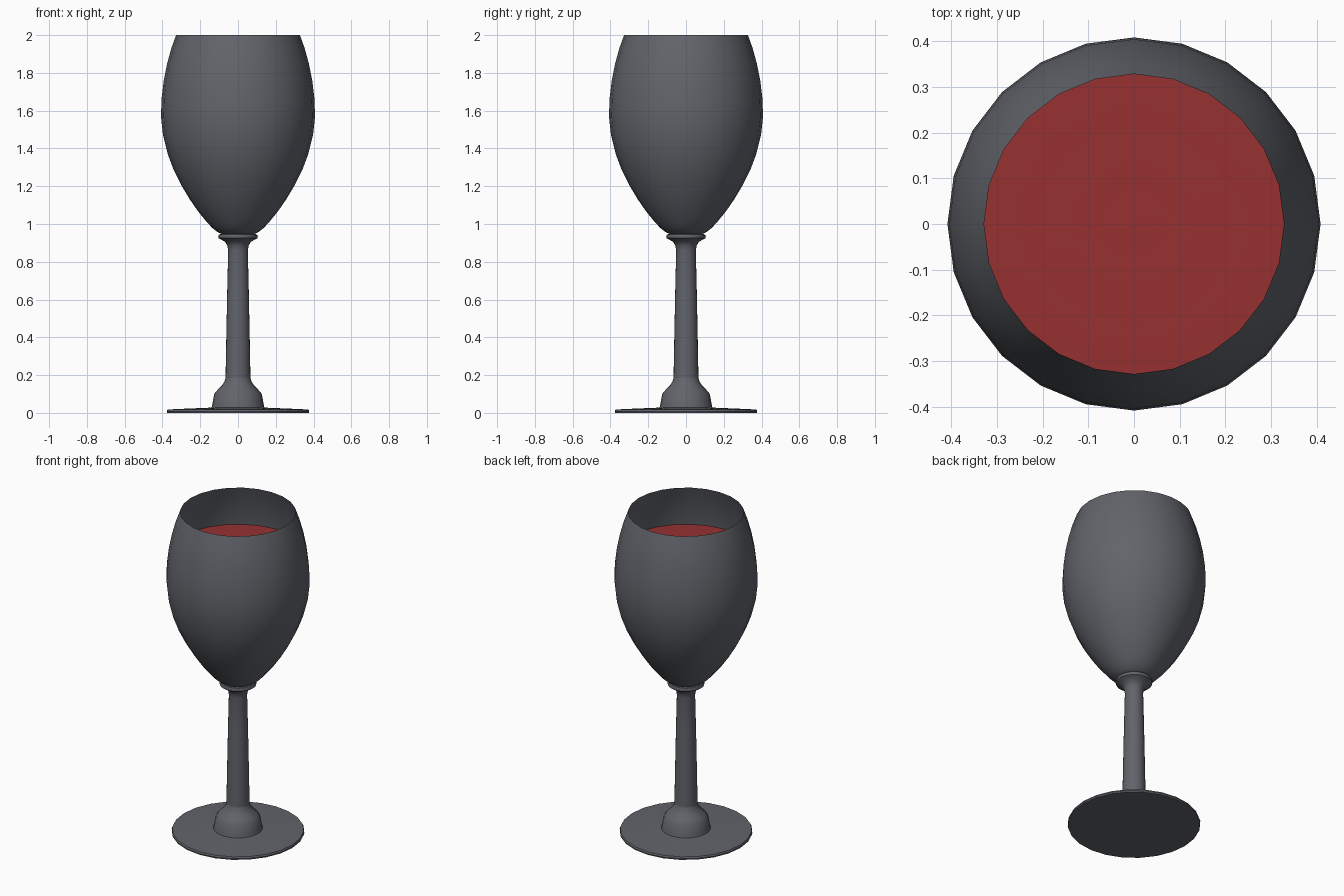
import bpy, bmesh, math

if "Cube" in bpy.data.objects:
    bpy.data.objects.remove(bpy.data.objects["Cube"])

SIDES = 24


def material(name, rgb):
    m = bpy.data.materials.new(name)
    m.diffuse_color = (*rgb, 1.0)
    m.use_nodes = True
    m.node_tree.nodes["Principled BSDF"].inputs["Base Color"].default_value = m.diffuse_color
    return m


def lathe(name, profile, mat, angle=35, flip=False):
    """Revolve (radius, z) points around z; radius 0 closes to a point."""
    bm = bmesh.new()
    rings = []
    for r, z in profile:
        if r == 0:
            rings.append([bm.verts.new((0, 0, z))] * SIDES)
        else:
            rings.append([bm.verts.new((r * math.cos(2 * math.pi * i / SIDES),
                                        r * math.sin(2 * math.pi * i / SIDES), z))
                          for i in range(SIDES)])
    for a, b in zip(rings, rings[1:]):
        for i in range(SIDES):
            j = (i + 1) % SIDES
            bm.faces.new(list(dict.fromkeys((a[i], a[j], b[j], b[i]))))
    me = bpy.data.meshes.new(name)
    bm.to_mesh(me)
    bm.free()
    me.materials.append(mat)
    ob = bpy.data.objects.new(name, me)
    bpy.context.collection.objects.link(ob)
    bpy.ops.object.select_all(action='DESELECT')
    ob.select_set(True)
    bpy.context.view_layer.objects.active = ob
    bpy.ops.object.shade_smooth_by_angle(angle=math.radians(angle))
    return ob


glass = material("smoky_glass", (0.12, 0.127, 0.145))
wine = material("red_wine", (0.31, 0.03, 0.031))

# Foot disc with its flared plinth
lathe("foot", [(0, 0), (0.375, 0), (0.377, 0.008), (0.373, 0.018), (0.26, 0.023),
               (0.14, 0.028), (0.136, 0.045), (0.126, 0.10), (0.108, 0.122),
               (0.086, 0.145), (0.072, 0.165), (0.066, 0.185)], glass)

# Stem with flare and collar
lathe("stem", [(0.066, 0.185), (0.062, 0.40), (0.057, 0.65), (0.052, 0.86),
               (0.056, 0.885), (0.068, 0.905), (0.092, 0.919), (0.103, 0.925),
               (0.105, 0.935), (0.101, 0.945), (0.08, 0.948)], glass)

# Bowl, a thin open shell
bowl = [(0, 0.943), (0.08, 0.945), (0.105, 0.955), (0.135, 0.978), (0.165, 1.01),
        (0.21, 1.065), (0.255, 1.13), (0.30, 1.205), (0.34, 1.285), (0.372, 1.37),
        (0.397, 1.47), (0.408, 1.57), (0.404, 1.67), (0.393, 1.76), (0.375, 1.85),
        (0.353, 1.93), (0.328, 2.0)]
lathe("bowl", bowl, glass)

# Wine filling the bowl, with faint ripples on top
LEVEL = 1.74
body = [(max(r - 0.004, 0), z + 0.006) for r, z in bowl if z < LEVEL - 0.02]
surface = [(0.394, LEVEL), (0.30, LEVEL), (0.24, LEVEL + 0.002), (0.18, LEVEL - 0.001),
           (0.14, LEVEL + 0.002), (0.09, LEVEL - 0.002), (0.05, LEVEL), (0, LEVEL)]
lathe("wine", body + surface, wine)
